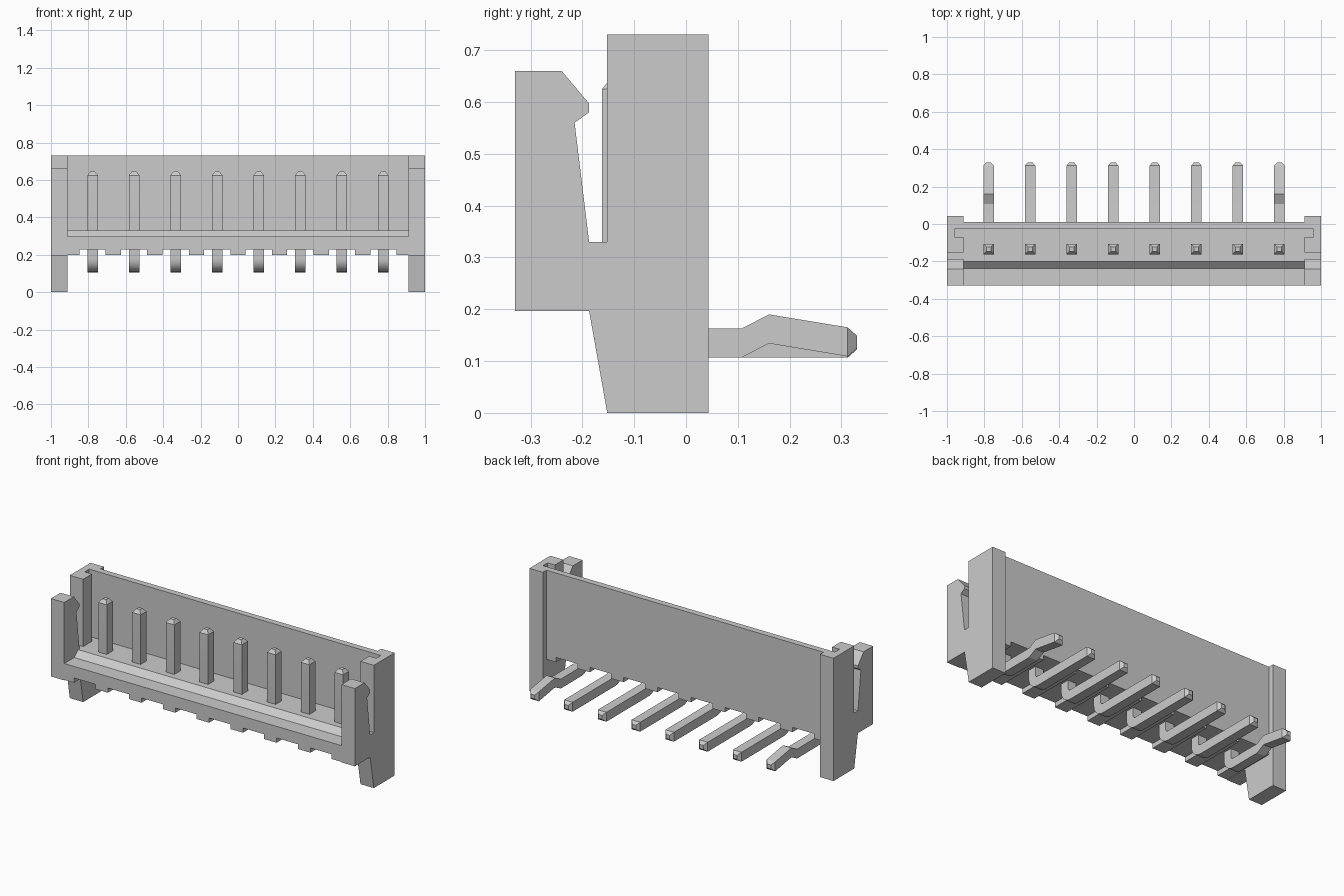
import bpy, bmesh, math

if "Cube" in bpy.data.objects:
    bpy.data.objects.remove(bpy.data.objects["Cube"])

PIN_X = [-0.7775 + 0.22214 * i for i in range(8)]


def finish(name, bm):
    bmesh.ops.recalc_face_normals(bm, faces=bm.faces)
    me = bpy.data.meshes.new(name)
    bm.to_mesh(me)
    bm.free()
    ob = bpy.data.objects.new(name, me)
    bpy.context.collection.objects.link(ob)
    return ob


def add_prism(bm, profile, x0, x1):
    """Extrude a (y, z) profile along x."""
    a = [bm.verts.new((x0, y, z)) for y, z in profile]
    b = [bm.verts.new((x1, y, z)) for y, z in profile]
    bm.faces.new(a)
    bm.faces.new(b)
    n = len(a)
    for i in range(n):
        j = (i + 1) % n
        bm.faces.new((a[i], a[j], b[j], b[i]))


def rect(y0, y1, z0, z1):
    return [(y0, z0), (y1, z0), (y1, z1), (y0, z1)]


def cut(ob, cutter):
    mod = ob.modifiers.new("cut", 'BOOLEAN')
    mod.operation = 'DIFFERENCE'
    mod.solver = 'EXACT'
    mod.object = cutter
    cutter.hide_render = True
    bpy.context.view_layer.objects.active = ob
    bpy.ops.object.modifier_apply(modifier=mod.name)
    bpy.data.objects.remove(cutter)


# Shroud: floor with chamfered front ledge, plus tall back wall
bm = bmesh.new()
add_prism(bm, [(-0.33, 0.2), (-0.33, 0.297), (-0.237, 0.297), (-0.2, 0.33),
               (-0.027, 0.33), (-0.027, 0.73), (0.01, 0.73), (0.01, 0.2)], -0.912, 0.912)
shroud = finish("shroud", bm)

# Shallow relief notches under the floor, one at each pin
bm = bmesh.new()
for x in PIN_X:
    add_prism(bm, rect(-0.5, 0.2, 0.1, 0.228), x - 0.07, x + 0.07)
cut(shroud, finish("notch_cutter", bm))

# End walls with foot and hooked latch arm
END = [(-0.152, 0), (-0.187, 0.197), (-0.33, 0.197), (-0.33, 0.66), (-0.24, 0.66),
       (-0.187, 0.597), (-0.187, 0.58), (-0.215, 0.56), (-0.187, 0.33),
       (-0.152, 0.33), (-0.152, 0.73), (0.043, 0.73), (0.043, 0)]
bm = bmesh.new()
for s in (-1, 1):
    add_prism(bm, END, s * 0.912, s * 1.0)
ends = finish("end_walls", bm)

# Vertical guide groove inside each end wall
bm = bmesh.new()
add_prism(bm, rect(-0.07, -0.027, 0.33, 0.9), -0.96, 0.96)
cut(ends, finish("groove_cutter", bm))

# Bent square pins; stations are (y, z, normal y, normal z, half size)
H, TIP, R = 0.028, 0.012, 0.045
PY, PZ = -0.134, 0.1345


def add_pin(bm, x, kinked):
    st = [(PY, 0.645, 1, 0, TIP), (PY, 0.625, 1, 0, H)]
    for k in range(7):
        t = math.pi / 2 * k / 6
        c, s = math.cos(t), math.sin(t)
        st.append((PY + R - R * c, PZ + R - R * s, c, s, H))
    if kinked:
        st += [(0.107, PZ, 0, 1, H), (0.16, 0.162, 0, 1, H),
               (0.312, 0.137, 0, 1, H), (0.33, 0.137, 0, 1, TIP)]
    else:
        st += [(0.312, PZ, 0, 1, H), (0.33, PZ, 0, 1, TIP)]
    rings = []
    for y, z, ny, nz, h in st:
        rings.append([bm.verts.new((x + a * h, y + b * h * ny, z + b * h * nz))
                      for a, b in ((-1, -1), (1, -1), (1, 1), (-1, 1))])
    for p, q in zip(rings, rings[1:]):
        for i in range(4):
            j = (i + 1) % 4
            bm.faces.new((p[i], p[j], q[j], q[i]))
    bm.faces.new(rings[0])
    bm.faces.new(rings[-1])


bm = bmesh.new()
for i, x in enumerate(PIN_X):
    add_pin(bm, x, i in (0, 7))
pins = finish("pins", bm)
bpy.ops.object.select_all(action='DESELECT')
pins.select_set(True)
bpy.context.view_layer.objects.active = pins
bpy.ops.object.shade_smooth_by_angle(angle=math.radians(20))
